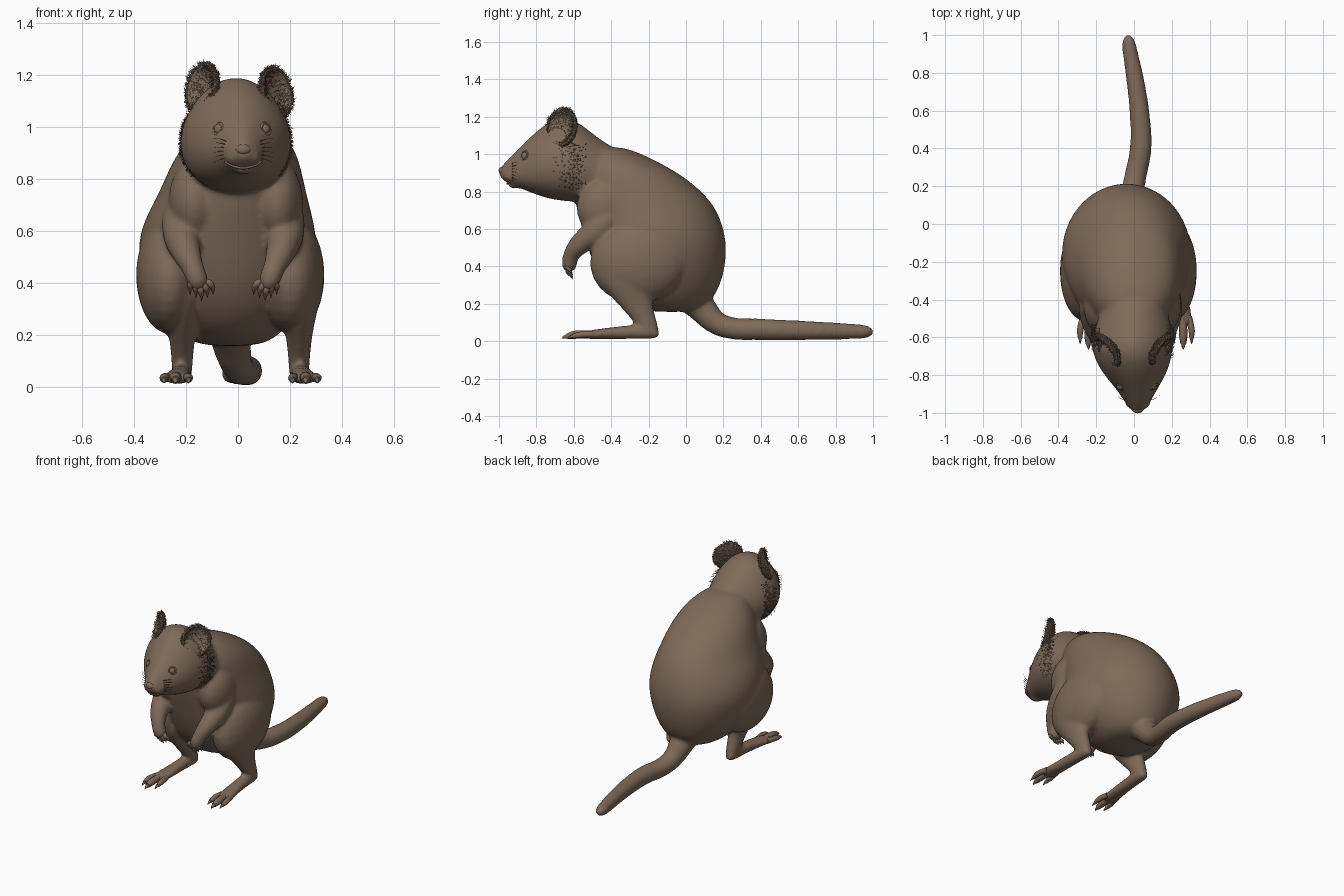
import bpy, bmesh, math, random
from mathutils import Vector, Matrix

random.seed(4)
if "Cube" in bpy.data.objects:
    bpy.data.objects.remove(bpy.data.objects["Cube"], do_unlink=True)

fur = bpy.data.materials.new("brown_fur")
fur.use_nodes = True
fur.diffuse_color = (0.21, 0.145, 0.1, 1)
fur.node_tree.nodes["Principled BSDF"].inputs["Base Color"].default_value = fur.diffuse_color
fur.node_tree.nodes["Principled BSDF"].inputs["Roughness"].default_value = 0.8


def link(name, data):
    ob = bpy.data.objects.new(name, data)
    bpy.context.collection.objects.link(ob)
    data.materials.append(fur)
    return ob


def from_bmesh(name, bm):
    bmesh.ops.recalc_face_normals(bm, faces=bm.faces)
    me = bpy.data.meshes.new(name)
    bm.to_mesh(me)
    bm.free()
    me.shade_smooth()
    return link(name, me)


def loft(name, axis, slices, sides=16, pinch=0):
    """Elliptical slices (position, low, high, half width, centre x) along y or z.
    Pinch narrows the upper half and widens the lower one."""
    bm = bmesh.new()
    rings = []
    for pos, lo, hi, half, cx in slices:
        ring = []
        for i in range(sides):
            a = math.tau * i / sides
            x = cx + half * math.cos(a) * (1 - pinch * math.sin(a))
            v = (lo + hi) / 2 + (hi - lo) / 2 * math.sin(a)
            ring.append(bm.verts.new((x, v, pos) if axis == "z" else (x, pos, v)))
        rings.append(ring)
    for r, s in zip(rings, rings[1:]):
        for i in range(sides):
            j = (i + 1) % sides
            bm.faces.new((r[i], r[j], s[j], s[i]))
    bm.faces.new(rings[0])
    bm.faces.new(rings[-1])
    ob = from_bmesh(name, bm)
    ob.modifiers.new("round", "SUBSURF").levels = 2
    return ob


def tube(name, points, res=5):
    """Tapered tube through (x, y, z, radius) points."""
    cu = bpy.data.curves.new(name, "CURVE")
    cu.dimensions = "3D"
    cu.bevel_depth = 1
    cu.bevel_resolution = res
    cu.use_fill_caps = True
    sp = cu.splines.new("BEZIER")
    sp.bezier_points.add(len(points) - 1)
    for bp, (x, y, z, r) in zip(sp.bezier_points, points):
        bp.co = (x, y, z)
        bp.radius = r
        bp.handle_left_type = bp.handle_right_type = "AUTO"
    return link(name, cu)


def ball(name, centre, radii, tilt=0):
    bm = bmesh.new()
    m = Matrix.Translation(centre) @ Matrix.Rotation(tilt, 4, "X") @ Matrix.Diagonal((*radii, 1))
    bmesh.ops.create_uvsphere(bm, u_segments=24, v_segments=14, radius=1, matrix=m)
    return from_bmesh(name, bm)


def fuse(name, parts, voxel=0, smooth=0):
    """Join parts into one mesh, optionally blended into one skin."""
    bpy.ops.object.select_all(action="DESELECT")
    for p in parts:
        p.select_set(True)
    bpy.context.view_layer.objects.active = parts[0]
    bpy.ops.object.convert(target="MESH")
    bpy.ops.object.join()
    ob = bpy.context.view_layer.objects.active
    ob.name = name
    if voxel:
        rm = ob.modifiers.new("skin", "REMESH")
        rm.mode = "VOXEL"
        rm.voxel_size = voxel
        rm.use_smooth_shade = True
        sm = ob.modifiers.new("soften", "SMOOTH")
        sm.factor = 0.5
        sm.iterations = smooth
        bpy.ops.object.convert(target="MESH")
    ob.data.shade_smooth()


# torso, head and tail
torso = loft("torso", "z", [
    (.155, -.2, .05, .1, -.03), (.19, -.33, .12, .19, -.03), (.3, -.45, .195, .28, -.035),
    (.45, -.515, .222, .342, -.04), (.55, -.545, .218, .352, -.04), (.65, -.575, .193, .328, -.035),
    (.75, -.6, .14, .285, -.02), (.85, -.6, .035, .255, -.01), (.93, -.58, -.09, .215, 0),
    (1, -.56, -.23, .15, 0), (1.04, -.5, -.34, .08, 0)], 20)
head = loft("head", "y", [
    (-1, .885, .915, .018, .02), (-.98, .86, .945, .042, .02), (-.93, .83, .995, .075, .018),
    (-.87, .81, 1.055, .112, .015), (-.8, .78, 1.125, .163, .005), (-.72, .755, 1.185, .203, -.005),
    (-.64, .745, 1.2, .218, -.01), (-.56, .74, 1.165, .207, -.005), (-.48, .74, 1.095, .18, 0),
    (-.4, .74, 1.045, .17, 0), (-.3, .74, .98, .12, 0)], 20, .16)
tail = tube("tail", [
    (-.03, 0, .27, .1), (-.025, .09, .17, .077), (-.01, .16, .1, .063), (.005, .24, .071, .059),
    (.035, .4, .063, .058), (.028, .6, .058, .053), (0, .8, .054, .046), (-.025, .94, .051, .039),
    (-.03, .98, .05, .03), (-.031, 1.005, .05, .008)])
skin = [torso, head, tail]

# muzzle pads and chin
for s in (-1, 1):
    skin.append(ball("muzzle_pad", (.02 + s * .032, -.935, .885), (.038, .045, .035)))
skin.append(ball("chin", (.02, -.918, .836), (.035, .035, .02)))

for s, side in ((1, "left"), (-1, "right")):
    # thigh, shin, foot and toes
    shift = 0 if s > 0 else .035
    skin.append(ball("thigh", (s * (.205 + shift * 1.7), -.25, .43), (.128, .265, .225), .2))
    lx = s * .235 if s > 0 else -.215
    skin.append(loft("shin", "z", [
        (.42, -.49, -.12, .085, lx), (.32, -.465, -.16, .08, lx), (.25, -.415, -.18, .062, lx),
        (.18, -.35, -.175, .049, lx), (.11, -.285, -.155, .043, lx), (.05, -.25, -.14, .04, lx),
        (.02, -.23, -.16, .025, lx)]))
    skin.append(loft("foot", "y", [
        (-.14, .02, .06, .025, lx), (-.18, .01, .09, .04, lx), (-.28, .01, .09, .04, lx + s * .005),
        (-.4, .01, .075, .045, lx + s * .012), (-.5, .01, .062, .055, lx + s * .022),
        (-.55, .012, .05, .045, lx + s * .025)]))
    for n, (root, tip, y, r) in enumerate([(-.015, -.025, -.6, .017), (.022, .026, -.635, .022),
                                           (.055, .07, -.605, .017)]):
        x0, x1 = lx + s * root, lx + s * tip
        toe = tube("toe", [(x0, -.49, .036, r), (x1, y + .04, .034, r), (x1, y, .026, r * .7)])
        claw = tube("claw", [(x1, y + .01, .028, r * .6), (x1, y - .015, .022, r * .4),
                             (x1, y - .03, .014, .001)], 2)
        fuse(f"{side}_toe_{n + 1}", [toe, claw])

    # shoulder, arm and fingers
    dx = s * shift
    skin.append(ball("shoulder", (s * .15 + dx / 2, -.43, .715), (.1, .155, .16), -.2))
    arm = [(.15, -.37, .73, .05), (.178, -.42, .65, .078), (.18, -.49, .58, .073),
           (.165, -.565, .52, .058), (.138, -.615, .455, .043), (.12, -.622, .405, .042),
           (.114, -.615, .375, .025)]
    skin.append(tube("arm", [(s * x + dx, y, z, r) for x, y, z, r in arm]))
    for n in range(5):
        f = n - 2
        x0, x1 = s * (.115 + f * .013) + dx, s * (.105 + f * .022) + dx
        drop = .012 * abs(f)
        finger = tube("finger", [(x0, -.618, .405, .013), ((x0 + x1) / 2, -.632, .375 + drop, .013),
                                 (x1, -.617, .353 + drop, .01)], 3)
        claw = tube("claw", [(x1, -.619, .356 + drop, .008), (x1, -.605, .33 + drop, .001)], 2)
        fuse(f"{side}_finger_{n + 1}", [finger, claw])

fuse("body", skin, .01, 12)

# eyes with lids, nose and mouth
for s, side in ((1, "left"), (-1, "right")):
    c = Vector((.015 + s * .086, -.858, .99))
    ball(f"{side}_eye", c, (.022, .022, .022))
    out = Vector((s * .65, -.7, .3)).normalized()
    u = out.cross(Vector((0, 0, 1))).normalized()
    v = u.cross(out)
    pts = [c + out * .009 + (u * math.cos(t) + v * math.sin(t)) * .022
           for t in [math.tau * k / 12 for k in range(13)]]
    tube(f"{side}_eyelid", [(*p, .005) for p in pts], 2)
ball("nose", (.02, -.978, .912), (.03, .024, .022))
tube("mouth", [(.02 + x, -.955 + 6 * x * x, .842 + 5 * x * x, .005)
               for x in (-.07, -.045, -.02, 0, .02, .045, .07)], 2)

# whiskers
whiskers = []
for s in (-1, 1):
    for k in range(6):
        z = .88 + .013 * k
        whiskers.append(tube("whisker", [
            (.02 + s * .065, -.93, z, .0016), (.02 + s * .09, -.925, z + .003 * (k - 2), .0012),
            (.02 + s * .115, -.905, z + .006 * (k - 3), .0005)], 1))
fuse("whiskers", whiskers)

# ears, with fur tufts gathered in one mesh
tufts = bmesh.new()


def tuft(root, direction, length, width=.003):
    d = direction.normalized()
    a = d.orthogonal().normalized() * width
    b = d.cross(a)
    base = [tufts.verts.new(root + o) for o in (a, b - a * .5, -b - a * .5)]
    tip = tufts.verts.new(root + d * length)
    for i in range(3):
        tufts.faces.new((base[i], base[(i + 1) % 3], tip))


def jitter(k):
    return Vector([random.uniform(-k, k) for _ in range(3)])


for s, side, spot in ((1, "left", (.15, -.665, 1.135)), (-1, "right", (-.142, -.67, 1.15))):
    facing = Vector((s * .78, -.58, .25)).normalized()
    up = Vector((s * .25, .1, 1))
    up = (up - facing * up.dot(facing)).normalized()
    frame = Matrix((up.cross(facing), up, facing)).transposed().to_4x4()
    place = Matrix.Translation(spot) @ frame @ Matrix.Diagonal((.09, .095, .04, 1))
    bm = bmesh.new()
    bmesh.ops.create_uvsphere(bm, u_segments=32, v_segments=20, radius=1)
    bmesh.ops.delete(bm, geom=[v for v in bm.verts if v.co.z > .1], context="VERTS")
    bm.transform(place)
    ear = from_bmesh(f"{side}_ear", bm)
    ear.modifiers.new("thickness", "SOLIDIFY").thickness = .01
    centre = Vector(spot)
    for k in range(3000):
        t = random.uniform(0, math.tau)
        depth = random.uniform(-.98, .1)
        r = math.sqrt(1 - depth * depth)
        p = place @ Vector((r * math.cos(t), r * math.sin(t), depth))
        outward = (p - centre).normalized()
        if k % 2:
            tuft(p, outward + up * .4 + jitter(.6), random.uniform(.01, .018))
        else:
            tuft(p, facing * .6 - outward * .4 + up * .5 + jitter(.5), random.uniform(.015, .028))

    # cheek fur
    for k in range(300):
        y = min(random.gauss(-.61, .035), -.54)
        t = random.uniform(-.8, .45)
        rim = Vector((s * math.cos(t), 0, math.sin(t)))
        p = Vector((-.008 + rim.x * .206 * (1 - .16 * rim.z), y, .968 + rim.z * .212))
        tuft(p, rim + Vector((0, .8, -.2)) + jitter(.3), random.uniform(.012, .024), .002)
from_bmesh("fur_tufts", tufts)
